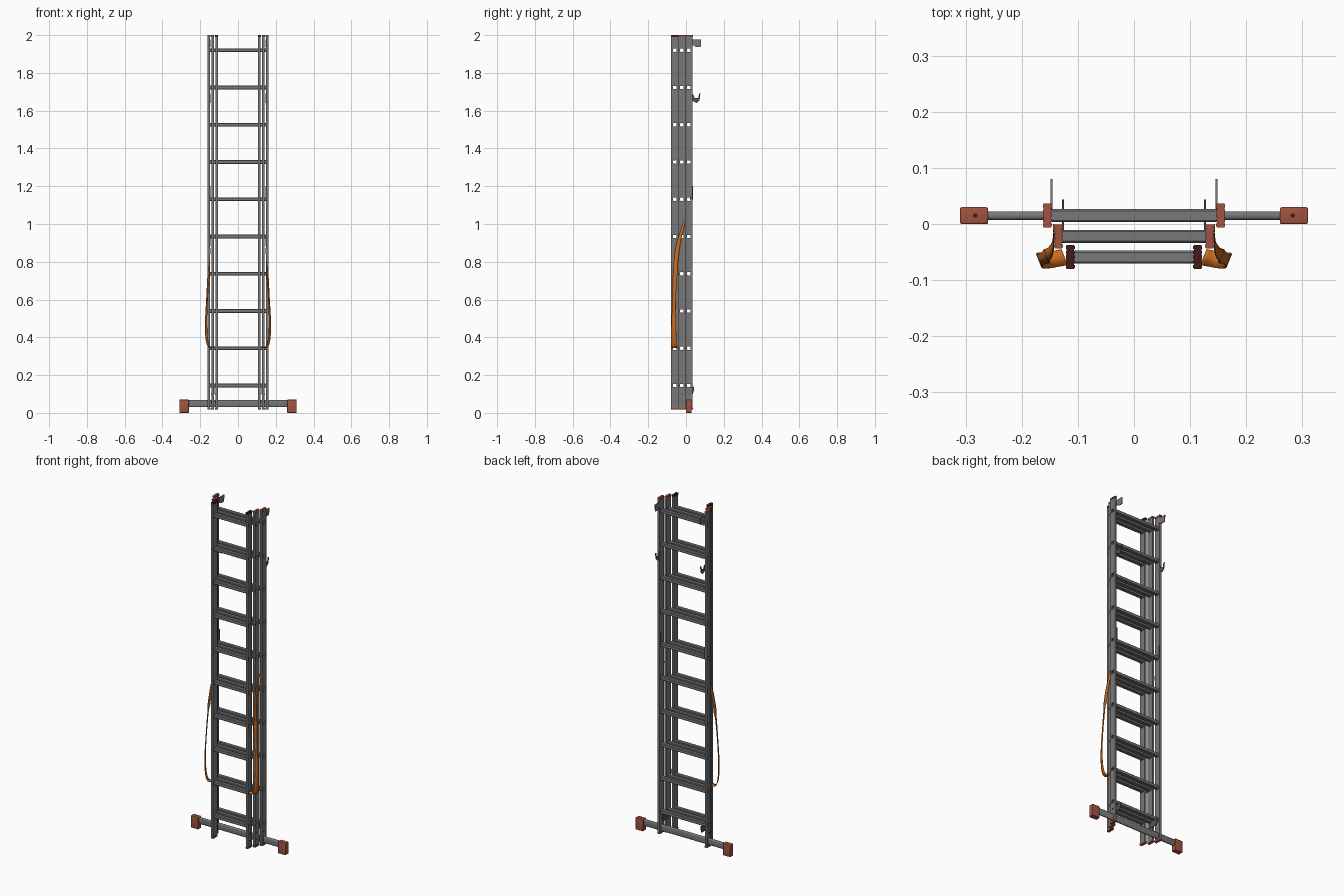
import bpy, bmesh
from mathutils import Vector, Matrix

if "Cube" in bpy.data.objects:
    bpy.data.objects.remove(bpy.data.objects["Cube"])


def material(name, rgb):
    m = bpy.data.materials.new(name)
    m.use_nodes = True
    m.diffuse_color = (*rgb, 1)
    node = m.node_tree.nodes["Principled BSDF"]
    node.inputs["Base Color"].default_value = (*rgb, 1)
    node.inputs["Roughness"].default_value = 0.6
    return m


METAL = material("grey metal", (0.19, 0.19, 0.195))
STEEL = material("dark steel", (0.09, 0.09, 0.095))
RED = material("brick red plastic", (0.36, 0.085, 0.05))
DARK = material("dark red plastic", (0.05, 0.012, 0.01))
ORANGE = material("orange webbing", (0.6, 0.15, 0.015))


def finish(name, bm, mat, smooth=False):
    bmesh.ops.recalc_face_normals(bm, faces=bm.faces)
    me = bpy.data.meshes.new(name)
    bm.to_mesh(me)
    bm.free()
    me.materials.append(mat)
    ob = bpy.data.objects.new(name, me)
    bpy.context.collection.objects.link(ob)
    if smooth:
        bpy.ops.object.select_all(action="DESELECT")
        bpy.context.view_layer.objects.active = ob
        ob.select_set(True)
        bpy.ops.object.shade_smooth_by_angle()
    return ob


def box(bm, lo, hi):
    lo, hi = Vector(lo), Vector(hi)
    mat = Matrix.Translation((lo + hi) / 2) @ Matrix.Diagonal((*(hi - lo), 1))
    return bmesh.ops.create_cube(bm, size=1, matrix=mat)["verts"]


def bevelled_box(bm, lo, hi, offset):
    verts = box(bm, lo, hi)
    edges = list({e for v in verts for e in v.link_edges})
    bmesh.ops.bevel(bm, geom=edges, offset=offset, segments=3, profile=0.5, affect="EDGES")


def prism(bm, points, vec):
    """Extrude a closed outline along a vector."""
    face = bm.faces.new([bm.verts.new(p) for p in points])
    out = bmesh.ops.extrude_face_region(bm, geom=[face])["geom"]
    bmesh.ops.translate(bm, vec=vec, verts=[g for g in out if isinstance(g, bmesh.types.BMVert)])


def rounded_outline(a, b, c):
    """Eight-sided outline of a rectangle with cut corners."""
    return [(a, c - b), (a, b - c), (a - c, b), (c - a, b),
            (-a, b - c), (-a, c - b), (c - a, -b), (a - c, -b)]


RUNG_Z = [0.145 + 0.1972 * i for i in range(10)]
HALF_Y, HALF_Z = 0.0115, 0.0103
BOTTOM, TOP = 0.024, 1.992
WIDTH, DEPTH = 0.0065, 0.0195


def rail(bm, x, y):
    # two full-length edges, joined by web panels that leave the rung holes open
    for s in (-1, 1):
        a, b = sorted((y + s * HALF_Y, y + s * DEPTH))
        box(bm, (x - WIDTH, a, BOTTOM), (x + WIDTH, b, TOP))
    starts = [BOTTOM] + [z + HALF_Z for z in RUNG_Z]
    ends = [z - HALF_Z for z in RUNG_Z] + [TOP]
    w = WIDTH - 0.001
    for z0, z1 in zip(starts, ends):
        box(bm, (x - w, y - HALF_Y, z0), (x + w, y + HALF_Y, z1))


def rung(bm, half, y, z):
    # hollow tube, open at both ends
    loops = []
    for x in (-half, half):
        for t in (0, 0.0018):
            pts = rounded_outline(HALF_Y - t, HALF_Z - t, 0.003 - t / 2)
            loops.append([bm.verts.new((x, y + p, z + q)) for p, q in pts])
    for a, b in ((0, 2), (2, 3), (3, 1), (1, 0)):
        for i in range(8):
            j = (i + 1) % 8
            bm.faces.new((loops[a][i], loops[a][j], loops[b][j], loops[b][i]))


def ribbed_cap(bm, x, y, z0, z1):
    # plug with ribs along its long sides
    box(bm, (x - 0.0066, y - 0.0213, z0), (x + 0.0066, y + 0.0213, z1))
    for i in range(5):
        c = y + (i - 2) * 0.0085
        box(bm, (x - 0.008, c - 0.0026, z0), (x + 0.008, c + 0.0026, z1 - 0.0005))


# three nested ladder sections
SECTIONS = (("back", 0.1545, 0.015, RED), ("middle", 0.1345, -0.022, RED),
            ("front", 0.1133, -0.059, DARK))
for name, x, y, cap_mat in SECTIONS:
    bm = bmesh.new()
    for s in (-1, 1):
        rail(bm, s * x, y)
    finish(name + "_rails", bm, METAL)
    bm = bmesh.new()
    for z in RUNG_Z:
        rung(bm, x + WIDTH, y, z)
    finish(name + "_rungs", bm, METAL, True)
    bm = bmesh.new()
    for s in (-1, 1):
        ribbed_cap(bm, s * x, y, 1.990, 2.0)
    finish(name + "_top_caps", bm, cap_mat)
    bm = bmesh.new()
    for s in (-1, 1):
        ribbed_cap(bm, s * x, y, 0.017, 0.027)
    finish(name + "_foot_caps", bm, RED)
    # bolts near the foot of each rail
    bm = bmesh.new()
    for s in (-1, 1):
        for z in (0.06, 0.1):
            mat = Matrix.Translation((s * (x + WIDTH), y, z)) @ Matrix.Rotation(1.5708, 4, "Y")
            bmesh.ops.create_cone(bm, cap_ends=True, segments=10, radius1=0.004,
                                  radius2=0.004, depth=0.003, matrix=mat)
    finish(name + "_bolts", bm, STEEL)

# stabiliser bar with end feet
bm = bmesh.new()
bevelled_box(bm, (-0.29, 0.0075, 0.03), (0.29, 0.0225, 0.068), 0.006)
finish("stabiliser_bar", bm, METAL, True)
for side, s in (("left", 1), ("right", -1)):
    bm = bmesh.new()
    a, b = sorted((s * 0.26, s * 0.31))
    bevelled_box(bm, (a, 0.0, 0.0), (b, 0.03, 0.07), 0.003)
    finish(side + "_stabiliser_foot", bm, RED, True)
    bm = bmesh.new()
    bmesh.ops.create_cone(bm, cap_ends=True, segments=10, radius1=0.004, radius2=0.004,
                          depth=0.002, matrix=Matrix.Translation((s * 0.283, 0.015, 0.07)))
    finish(side + "_foot_screw", bm, DARK)

# brackets and hooks, as side outlines (y, z) of thin plates
PLATES = {
    "top_guide": (0.147, [(0.028, 1.945), (0.045, 1.945), (0.05, 1.938), (0.078, 1.938),
                          (0.08, 1.978), (0.028, 1.978)]),
    "hook": (0.147, [(0.03, 1.655), (0.055, 1.64), (0.072, 1.655), (0.076, 1.69),
                     (0.069, 1.69), (0.065, 1.667), (0.045, 1.667), (0.04, 1.685), (0.03, 1.685)]),
    "foot_guide": (0.1265, [(-0.02, 0.1), (0.036, 0.1), (0.044, 0.125), (0.04, 0.14), (-0.02, 0.13)]),
    "middle_guide": (0.147, [(0.02, 1.13), (0.037, 1.13), (0.037, 1.2), (0.02, 1.2)]),
}
for name, (x, outline) in PLATES.items():
    for side, s in (("left", 1), ("right", -1)):
        bm = bmesh.new()
        prism(bm, [(s * x - 0.002, y, z) for y, z in outline], (0.004, 0, 0))
        finish(f"{side}_{name}", bm, METAL if name == "top_guide" else STEEL)

# hanging straps: x, y, z, half width
STRAP = [(0.143, -0.004, 1.025, 0.004), (0.143, -0.026, 0.95, 0.008),
         (0.146, -0.045, 0.87, 0.011), (0.155, -0.057, 0.75, 0.012),
         (0.164, -0.063, 0.6, 0.009), (0.169, -0.065, 0.48, 0.012),
         (0.165, -0.065, 0.39, 0.014), (0.15, -0.064, 0.347, 0.014),
         (0.124, -0.059, 0.35, 0.014)]
for side, s in (("left", 1), ("right", -1)):
    bm = bmesh.new()
    previous = None
    for i in range(len(STRAP) - 1):
        p = [Vector(STRAP[min(max(i + k, 0), len(STRAP) - 1)]) for k in (-1, 0, 1, 2)]
        for step in range(5 if i == len(STRAP) - 2 else 4):
            t = step / 4
            x, y, z, w = 0.5 * (2 * p[1] + (p[2] - p[0]) * t
                                + (2 * p[0] - 5 * p[1] + 4 * p[2] - p[3]) * t ** 2
                                + (3 * p[1] - p[0] - 3 * p[2] + p[3]) * t ** 3)
            twist = 0.4 * w if i > 2 else 0
            pair = [bm.verts.new((s * (x + k * twist), y + k * w, z)) for k in (-1, 1)]
            if previous:
                bm.faces.new((previous[0], previous[1], pair[1], pair[0]))
            previous = pair
    strap = finish(side + "_strap", bm, ORANGE, True)
    mod = strap.modifiers.new("thickness", "SOLIDIFY")
    mod.thickness = 0.002
    mod.offset = 0
